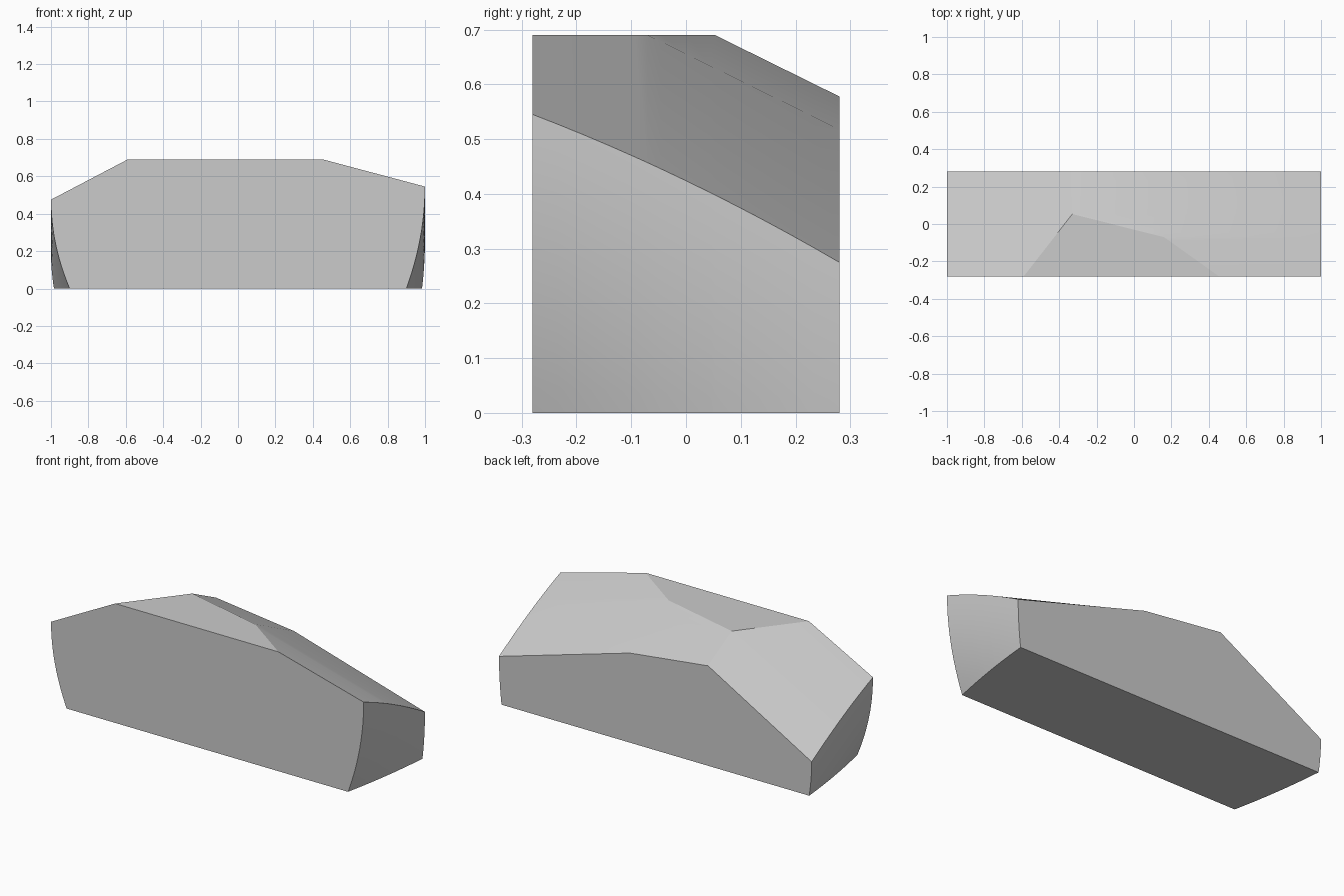
import bpy
import bmesh
from mathutils import Vector

if "Cube" in bpy.data.objects:
    bpy.data.objects.remove(bpy.data.objects["Cube"], do_unlink=True)

HALF = 0.28        # half depth
SIDE_STEPS = 12    # segments up each bowed side

# Corners of the flat roof and of the sloping back panel
front_l, front_r = Vector((-0.59, -HALF, 0.69)), Vector((0.455, -HALF, 0.69))
peak_l, peak_r = Vector((-0.33, 0.053, 0.69)), Vector((0.16, -0.07, 0.69))
back_l, back_r = Vector((-0.337, HALF, 0.578)), Vector((0.163, HALF, 0.518))


def along(path, y):
    """Point on a polyline at depth y, held at its ends."""
    if y <= path[0].y:
        return path[0].copy()
    for a, b in zip(path, path[1:]):
        if y <= b.y:
            return a.lerp(b, (y - a.y) / (b.y - a.y))
    return path[-1].copy()


def side(sign, z_front, z_back, y):
    """Bowed side curve from the floor to the shoulder edge."""
    t = (y + HALF) / (2 * HALF)
    top = z_front + (z_back - z_front) * t + 0.056 * t * (1 - t)
    inset = 0.1 * (1 - 0.6 * t) ** 2
    return [Vector((sign * (1 - inset * (1 - i / SIDE_STEPS) ** 2), y, top * i / SIDE_STEPS))
            for i in range(SIDE_STEPS + 1)]


def section(y):
    """Closed cross-section at depth y."""
    ridge_l = along([front_l, peak_l, back_l], y)
    ridge_r = along([front_r, peak_r, back_r], y)
    if y <= peak_r.y:
        middle = ridge_r.copy()
    elif y >= peak_l.y:
        middle = ridge_l.copy()
    else:
        middle = along([peak_r, peak_l], y)
    right = side(-1, 0.475, 0.20, y)
    left = side(1, 0.545, 0.275, y)
    return right + [ridge_l, middle, ridge_r] + left[::-1]


# Loft the sections from front to back
stations = sorted([-HALF + 2 * HALF * i / 12 for i in range(13)] + [peak_l.y, peak_r.y])
bm = bmesh.new()
rings = [[bm.verts.new(p) for p in section(y)] for y in stations]
for r0, r1 in zip(rings, rings[1:]):
    for i in range(len(r0)):
        j = (i + 1) % len(r0)
        bm.faces.new((r0[i], r0[j], r1[j], r1[i]))
bm.faces.new(rings[0])
bm.faces.new(rings[-1])
bmesh.ops.remove_doubles(bm, verts=bm.verts, dist=0.0005)
bmesh.ops.recalc_face_normals(bm, faces=bm.faces)

mesh = bpy.data.meshes.new("faceted_block")
bm.to_mesh(mesh)
bm.free()
block = bpy.data.objects.new("faceted_block", mesh)
bpy.context.scene.collection.objects.link(block)

# Single plain grey
grey = bpy.data.materials.new("light_grey")
grey.use_nodes = True
colour = (0.6, 0.6, 0.6, 1)
grey.diffuse_color = colour
grey.node_tree.nodes["Principled BSDF"].inputs["Base Color"].default_value = colour
mesh.materials.append(grey)

# Smooth bowed sides, crisp creases
bpy.ops.object.select_all(action="DESELECT")
block.select_set(True)
bpy.context.view_layer.objects.active = block
bpy.ops.object.shade_smooth_by_angle(angle=0.2)
